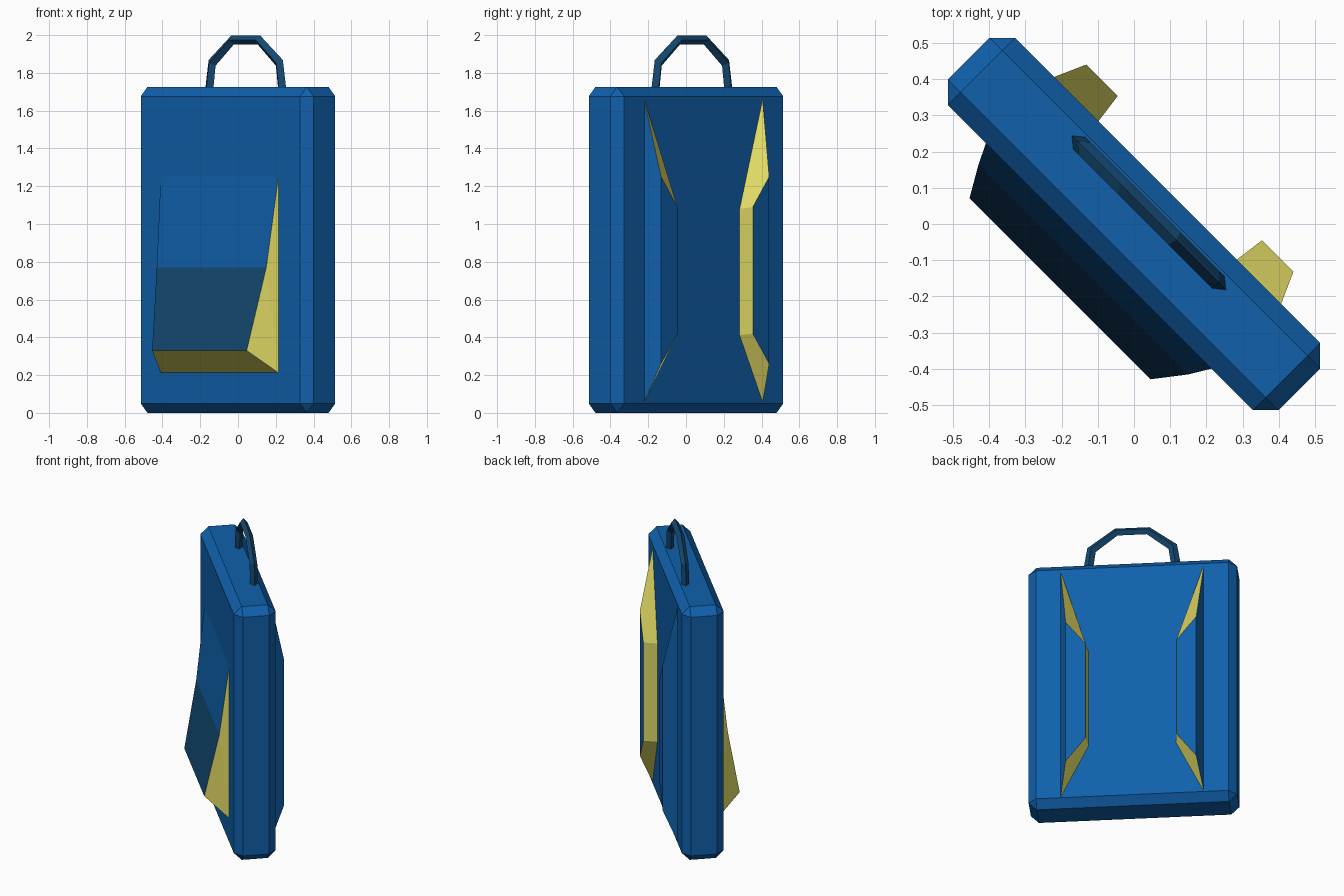
import bpy, bmesh, math
from mathutils import Matrix, Vector

if "Cube" in bpy.data.objects:
    bpy.data.objects.remove(bpy.data.objects["Cube"])

# The pack stands turned 45 degrees: local u = width, v = depth (back is +v), z = up
TURN = Matrix.Rotation(-math.pi / 4, 4, 'Z')


def material(name, rgb):
    m = bpy.data.materials.new(name)
    m.diffuse_color = (*rgb, 1)
    m.use_nodes = True
    m.node_tree.nodes["Principled BSDF"].inputs["Base Color"].default_value = m.diffuse_color
    return m


BLUE = material("blue fabric", (0.005, 0.118, 0.41))
DARK = material("dark blue trim", (0.007, 0.066, 0.165))
YELLOW = material("yellow lining", (0.76, 0.71, 0.13))


def finish(name, bm, mats):
    bmesh.ops.recalc_face_normals(bm, faces=bm.faces)
    bm.transform(TURN)
    mesh = bpy.data.meshes.new(name)
    bm.to_mesh(mesh)
    bm.free()
    for m in mats:
        mesh.materials.append(m)
    obj = bpy.data.objects.new(name, mesh)
    bpy.context.collection.objects.link(obj)
    return obj


def build(name, points, faces, mats):
    """faces: list of (point indices, material index)"""
    bm = bmesh.new()
    verts = [bm.verts.new(p) for p in points]
    for idx, mat in faces:
        bm.faces.new([verts[i] for i in idx]).material_index = mat
    return finish(name, bm, mats)


# Main body: chamfered slab
bm = bmesh.new()
bmesh.ops.create_cube(bm, size=1)
bmesh.ops.scale(bm, vec=(1.293, 0.263, 1.726), verts=bm.verts)
bmesh.ops.translate(bm, vec=(0, 0, 0.863), verts=bm.verts)
bmesh.ops.bevel(bm, geom=bm.edges[:], offset=0.05, offset_type='OFFSET',
                segments=1, profile=0.5, affect='EDGES')
finish("pack_body", bm, [BLUE])

# Front pocket: wedge bulging toward the bottom; rows are (z, v, left u, right u)
rows = [(0.21, -0.128, -0.449, 0.436), (0.33, -0.271, -0.372, 0.336),
        (0.77, -0.188, -0.42, 0.40), (1.28, -0.128, -0.449, 0.436)]
pts = [(u, v, z) for z, v, l, r in rows for u in (l, r)]
build("front_pocket", pts, [
    ((0, 1, 3, 2), 2),                      # underside
    ((2, 3, 5, 4), 1),                      # dark lower panel
    ((4, 5, 7, 6), 0),                      # upper flap
    ((6, 7, 1, 0), 0),                      # hidden back
    ((0, 2, 4), 2), ((0, 4, 6), 2),         # left side
    ((1, 3, 5), 2), ((1, 5, 7), 2),         # right side
], [BLUE, DARK, YELLOW])

# Shoulder straps: mirrored trapezoid rails on the back
rail = [(0.445, 0.128, 0.05, 1.67), (0.405, 0.218, 0.26, 1.25),
        (0.282, 0.218, 0.42, 1.09), (0.27, 0.128, 0.41, 1.08)]
for side, s in (("left", -1), ("right", 1)):
    pts = [(s * u, v, z) for u, v, lo, hi in rail for z in (lo, hi)]
    build(side + "_strap", pts, [
        ((0, 1, 3, 2), 0),                  # outer side
        ((2, 3, 5, 4), 0),                  # rear face
        ((4, 5, 7, 6), 1),                  # inner side
        ((6, 7, 1, 0), 0),                  # hidden against the body
        ((1, 3, 5, 7), 1),                  # top slope
        ((0, 2, 4, 6), 1),                  # bottom slope
    ], [BLUE, YELLOW])

# Carry handle: diamond section swept along an arch
half = [(0.275, 1.70), (0.252, 1.853), (0.099, 1.974)]
path = [Vector((-u, z)) for u, z in half] + [Vector((u, z)) for u, z in half[::-1]]
bm = bmesh.new()
rings = []
for i, p in enumerate(path):
    a = (p - path[max(i - 1, 0)]).normalized()
    b = (path[min(i + 1, len(path) - 1)] - p).normalized()
    t = (a + b).normalized()
    n = Vector((-t.y, t.x)) * (0.026 if i in (2, 3) else 0.03)
    u, z = p.x + 0.007, p.y
    ring = [(u + n.x, 0.051, z + n.y), (u, 0.075, z),
            (u - n.x, 0.051, z - n.y), (u, 0.027, z)]
    rings.append([bm.verts.new(c) for c in ring])
for r0, r1 in zip(rings, rings[1:]):
    for k in range(4):
        j = (k + 1) % 4
        bm.faces.new((r0[k], r0[j], r1[j], r1[k]))
bm.faces.new(rings[0])
bm.faces.new(rings[-1])
finish("carry_handle", bm, [DARK])
